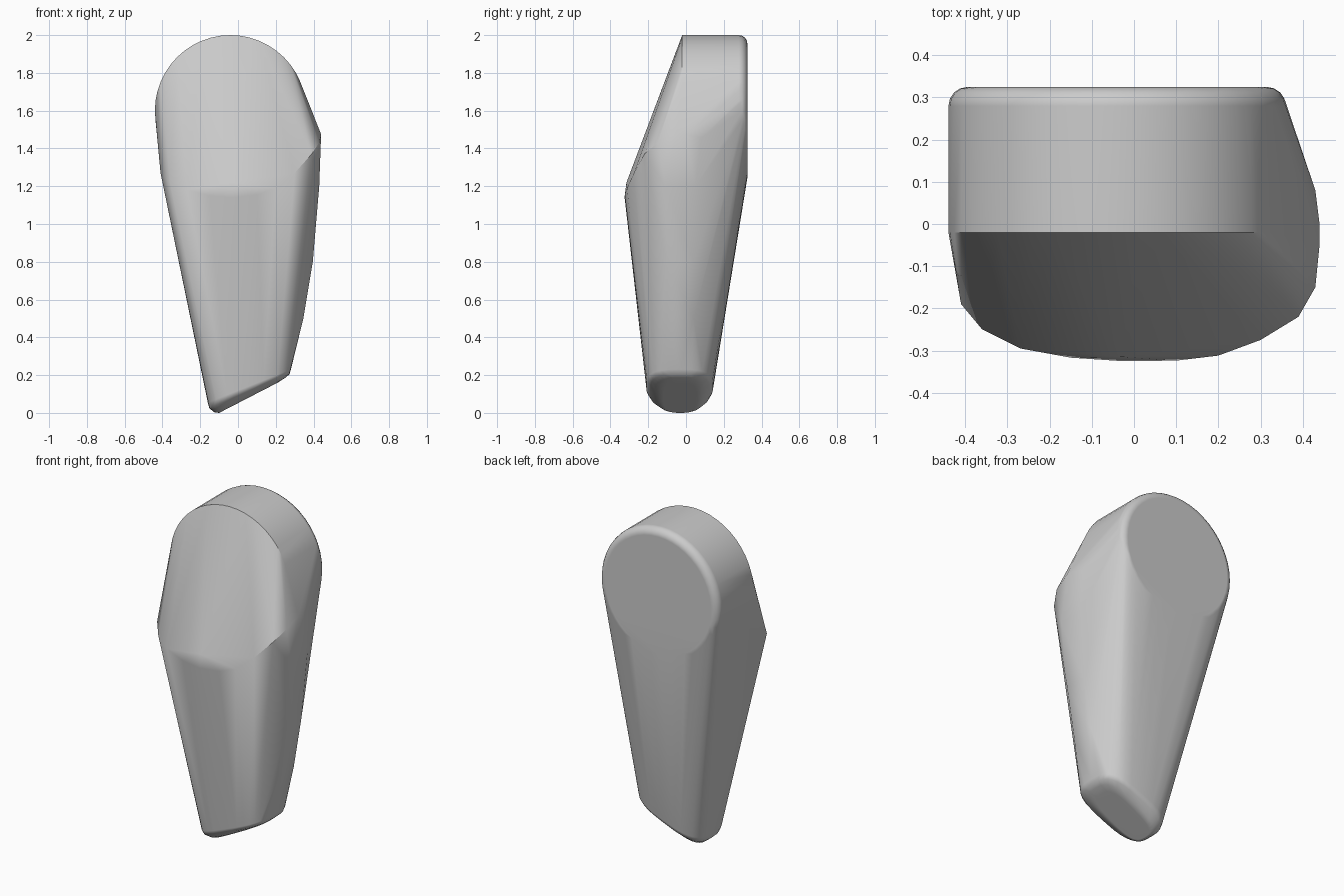
import bpy, bmesh, math
from math import cos, sin, pi

cube = bpy.data.objects.get("Cube")
if cube:
    bpy.data.objects.remove(cube, do_unlink=True)

grey = bpy.data.materials.new("plain_grey")
grey.use_nodes = True
grey.diffuse_color = (0.6, 0.6, 0.6, 1)
grey.node_tree.nodes["Principled BSDF"].inputs["Base Color"].default_value = (0.6, 0.6, 0.6, 1)


def disc(radius, y, n=48):
    """Upright ring of the round head."""
    return [(-0.04 + radius * cos(2 * pi * i / n), y, 1.6 + radius * sin(2 * pi * i / n))
            for i in range(n)]


def tip_ring(x0, x1, y0, y1, z0, z1, n=32):
    """Tilted rounded rectangle around the foot, rising towards +x."""
    ring = []
    for i in range(n):
        c, s = cos(2 * pi * i / n), sin(2 * pi * i / n)
        u = 0.5 + 0.5 * math.copysign(abs(c) ** 0.65, c)
        v = 0.5 + 0.5 * math.copysign(abs(s) ** 0.65, s)
        ring.append((x0 + (x1 - x0) * u, y0 + (y1 - y0) * v, z0 + (z1 - z0) * u))
    return ring


# Round head with a softened back rim
points = disc(0.4, -0.02)
for i in range(5):
    a = i / 4 * pi / 2
    points += disc(0.355 + 0.045 * cos(a), 0.28 + 0.045 * sin(a))

# Curved lower border of the sloping front
points += [(-0.41, -0.19, 1.27), (-0.36, -0.25, 1.22), (-0.27, -0.295, 1.18),
           (-0.15, -0.317, 1.15), (-0.03, -0.325, 1.14), (0.1, -0.324, 1.155),
           (0.2, -0.312, 1.19), (0.3, -0.275, 1.27), (0.39, -0.22, 1.37),
           (0.43, -0.15, 1.43), (0.44, -0.05, 1.475), (0.44, 0, 1.475), (0.43, 0.08, 1.455)]
points += [(-0.03, -0.315, 1.22)]

# Bulging +x side
for x, z, w in [(0.43, 1.2, 0.08), (0.396, 0.8, 0.07), (0.346, 0.5, 0.07)]:
    points += [(x, -0.03 + w * k, z) for k in (-1, 0, 1)]

# Rounded, slanted foot
points += tip_ring(-0.16, 0.28, -0.21, 0.143, 0.055, 0.23)
points += tip_ring(-0.152, 0.273, -0.19, 0.125, 0.025, 0.205)
points += tip_ring(-0.125, 0.25, -0.15, 0.09, 0.003, 0.185)
points += tip_ring(-0.1, 0.21, -0.12, 0.06, 0.0, 0.16)

# Wrap everything in one convex skin
bm = bmesh.new()
for p in points:
    bm.verts.new(p)
hull = bmesh.ops.convex_hull(bm, input=bm.verts)
loose = {g for g in hull["geom_interior"] + hull["geom_unused"]
         if isinstance(g, bmesh.types.BMVert)}
bmesh.ops.delete(bm, geom=list(loose), context="VERTS")
bmesh.ops.dissolve_limit(bm, angle_limit=math.radians(1), verts=bm.verts, edges=bm.edges)
bmesh.ops.recalc_face_normals(bm, faces=bm.faces)
mesh = bpy.data.meshes.new("tapered_body")
bm.to_mesh(mesh)
bm.free()
body = bpy.data.objects.new("tapered_body", mesh)
bpy.context.collection.objects.link(body)
mesh.materials.append(grey)

# Smooth skin with the front edge kept crisp
bpy.context.view_layer.objects.active = body
body.select_set(True)
bpy.ops.object.shade_smooth_by_angle(angle=math.radians(35))
soft = body.modifiers.new("even_normals", "WEIGHTED_NORMAL")
soft.keep_sharp = True
